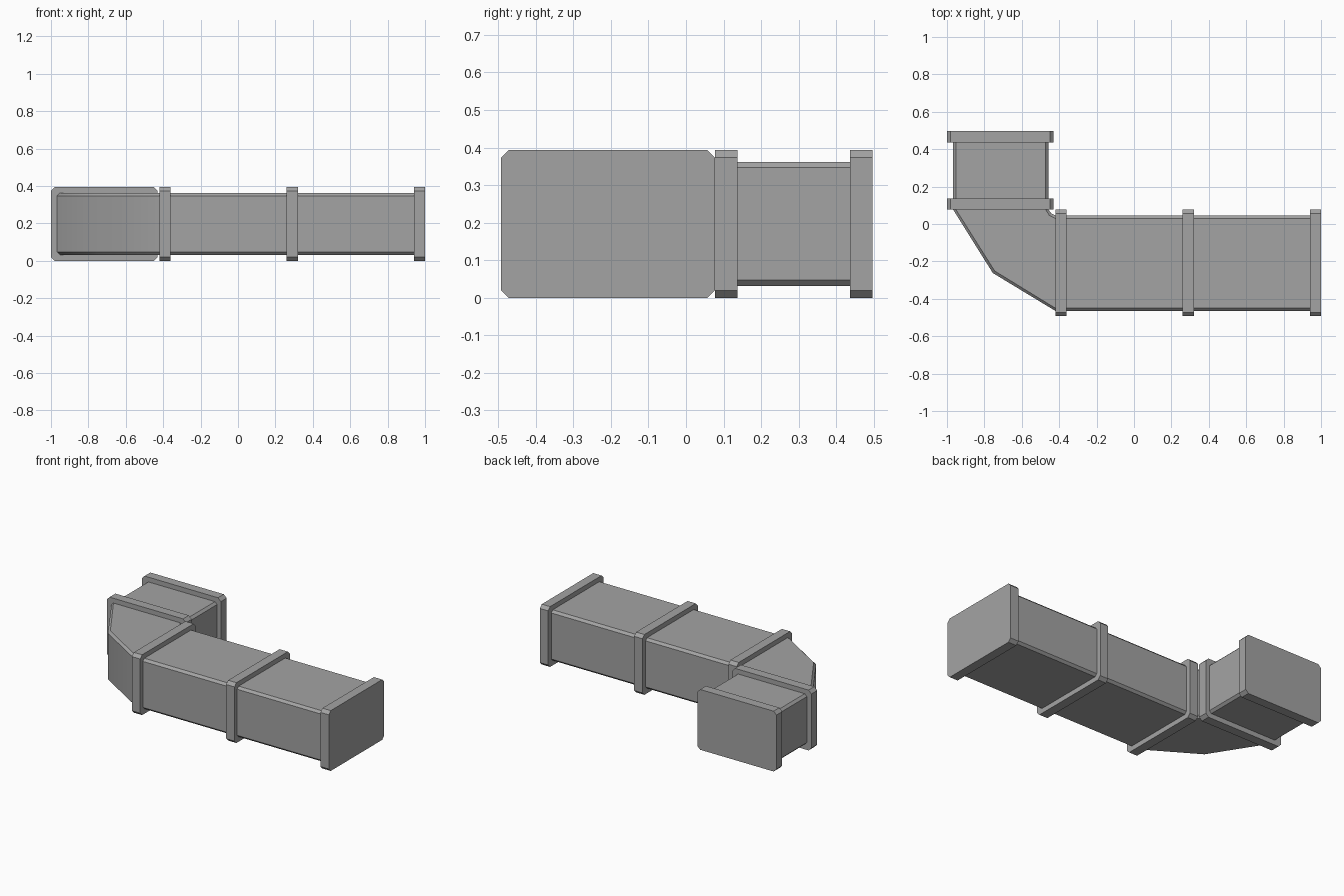
import bpy, bmesh
from mathutils import Vector

cube = bpy.data.objects.get("Cube")
if cube:
    bpy.data.objects.remove(cube, do_unlink=True)

# One sheet metal colour
metal = bpy.data.materials.new("grey metal")
metal.use_nodes = True
grey = (0.37, 0.37, 0.37, 1)
metal.diffuse_color = grey
metal.node_tree.nodes["Principled BSDF"].inputs["Base Color"].default_value = grey


def loft(name, stations, z0, z1, chamfer):
    """Loft a chamfered rectangle through (inner, outer) plan point pairs."""
    bm = bmesh.new()
    rings = []
    for inner, outer in stations:
        a, b = Vector(inner), Vector(outer)
        c = (b - a).normalized() * chamfer
        ring = [(a + c, z0), (b - c, z0), (b, z0 + chamfer), (b, z1 - chamfer),
                (b - c, z1), (a + c, z1), (a, z1 - chamfer), (a, z0 + chamfer)]
        rings.append([bm.verts.new((p.x, p.y, z)) for p, z in ring])
    for r, s in zip(rings, rings[1:]):
        for i in range(len(r)):
            j = (i + 1) % len(r)
            bm.faces.new((r[i], r[j], s[j], s[i]))
    bm.faces.new(rings[0])
    bm.faces.new(rings[-1])
    bmesh.ops.recalc_face_normals(bm, faces=bm.faces)
    mesh = bpy.data.meshes.new(name)
    bm.to_mesh(mesh)
    bm.free()
    mesh.materials.append(metal)
    obj = bpy.data.objects.new(name, mesh)
    bpy.context.collection.objects.link(obj)
    return obj


DUCT = (0.032, 0.362, 0.015)     # bottom, top, chamfer
FLANGE = (0.0, 0.393, 0.02)
THICK = 0.06


def along_x(name, x0, x1, y_in, y_out, section):
    return loft(name, [((x, y_in), (x, y_out)) for x in (x0, x1)], *section)


def along_y(name, y0, y1, x_in, x_out, section):
    return loft(name, [((x_in, y), (x_out, y)) for y in (y0, y1)], *section)


# Straight ducts
along_x("long_duct", -0.39, 0.97, 0.045, -0.465, DUCT)
along_y("short_duct", 0.105, 0.465, -0.457, -0.967, DUCT)

# Flange collars
for label, x in (("elbow", -0.42), ("middle", 0.26), ("end", 0.94)):
    along_x("long_duct_" + label + "_flange", x, x + THICK, 0.077, -0.493, FLANGE)
for label, y in (("elbow", 0.077), ("end", 0.437)):
    along_y("short_duct_" + label + "_flange", y, y + THICK, -0.43, -1.0, FLANGE)

# Elbow with one softened mitre between the ducts
elbow = loft("elbow_duct", [
    ((-0.40, 0.045), (-0.40, -0.465)),
    ((-0.42, 0.045), (-0.42, -0.465)),
    ((-0.442, 0.056), (-0.755, -0.262)),
    ((-0.457, 0.077), (-0.967, 0.077)),
    ((-0.457, 0.097), (-0.967, 0.097)),
], *DUCT)
bpy.ops.object.select_all(action="DESELECT")
elbow.select_set(True)
bpy.context.view_layer.objects.active = elbow
bpy.ops.object.shade_smooth_by_angle(angle=0.5)
